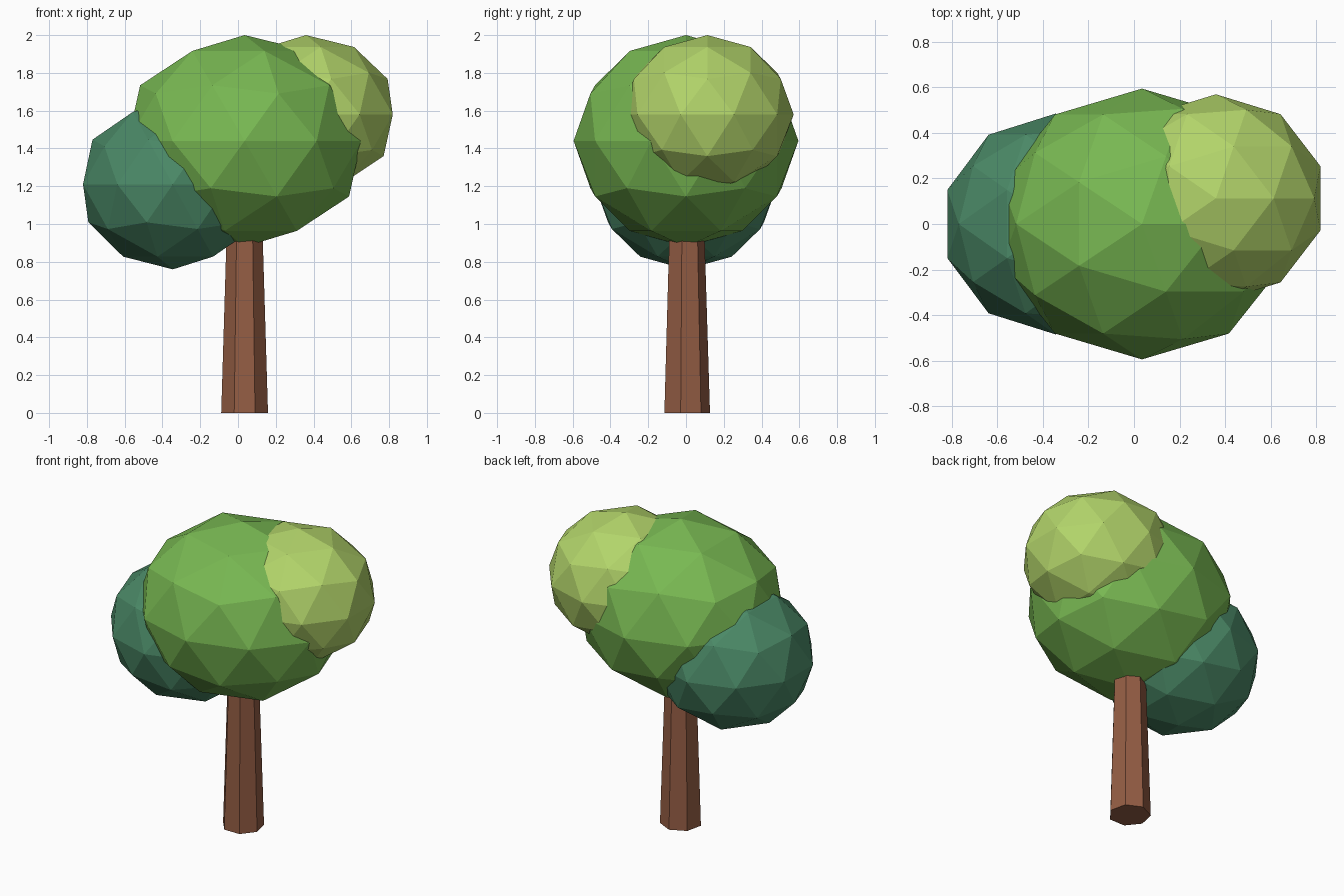
import bpy

if "Cube" in bpy.data.objects:
    bpy.data.objects.remove(bpy.data.objects["Cube"])


def srgb(r, g, b):
    def lin(c):
        c /= 255
        return c / 12.92 if c <= 0.04045 else ((c + 0.055) / 1.055) ** 2.4
    return (lin(r), lin(g), lin(b), 1.0)


def material(name, rgb):
    m = bpy.data.materials.new(name)
    m.diffuse_color = srgb(*rgb)
    m.use_nodes = True
    m.node_tree.nodes["Principled BSDF"].inputs["Base Color"].default_value = m.diffuse_color
    return m


def finish(name, mat):
    ob = bpy.context.object
    ob.name = name
    ob.data.materials.append(mat)
    bpy.ops.object.shade_flat()
    return ob


def leaf_clump(name, centre, radii, mat):
    """Faceted ball of leaves, stretched per axis."""
    bpy.ops.mesh.primitive_ico_sphere_add(subdivisions=2, radius=1, location=centre)
    ob = finish(name, mat)
    ob.scale = radii
    bpy.ops.object.transform_apply(location=False, rotation=False, scale=True)


# Trunk: tapered seven-sided column, its top hidden in the leaves
TOP = 1.1
bpy.ops.mesh.primitive_cone_add(vertices=7, radius1=0.127, radius2=0.093,
                                depth=TOP, location=(0.035, 0, TOP / 2))
finish("trunk", material("bark brown", (148, 93, 68)))

# Three overlapping leaf clumps
leaf_clump("main_leaves", (0.035, 0, 1.44), (0.65, 0.595, 0.56),
           material("leaf green", (120, 184, 82)))
leaf_clump("low_leaves", (-0.345, 0, 1.21), (0.50, 0.485, 0.45),
           material("dark teal green", (74, 136, 102)))
leaf_clump("high_leaves", (0.36, 0.113, 1.58), (0.483, 0.457, 0.42),
           material("yellow green", (178, 212, 106)))
